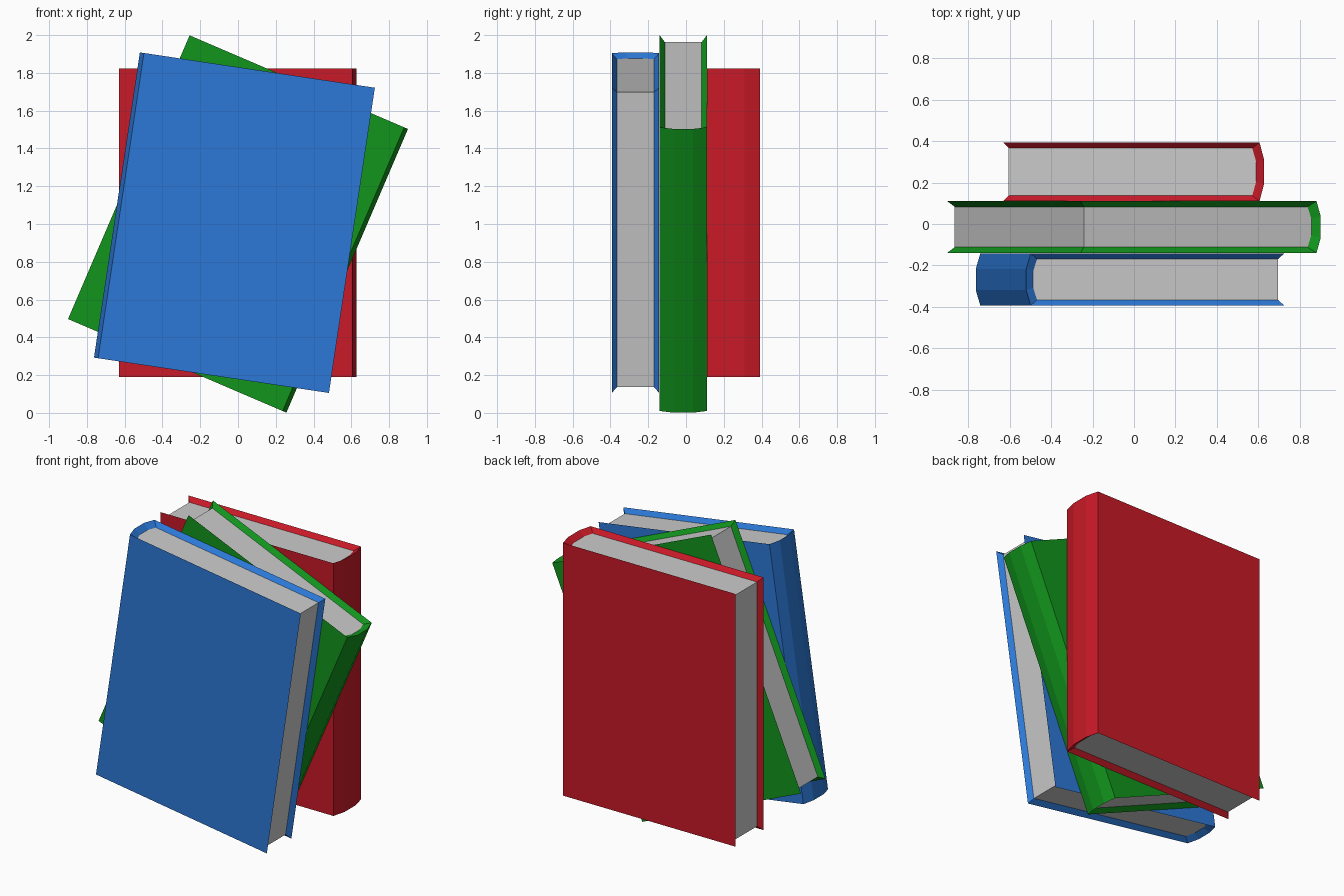
import bpy
import math

if "Cube" in bpy.data.objects:
    bpy.data.objects.remove(bpy.data.objects["Cube"])

HALF_H = 0.817      # half height of every book
HALF_W = 0.629      # half width to the crown of the spine
RIM = 0.027         # inset of the page block inside the cover


def make_object(name, verts, faces, colour, place, tilt):
    mesh = bpy.data.meshes.new(name)
    mesh.from_pydata(verts, [], faces)
    mesh.validate()
    obj = bpy.data.objects.new(name, mesh)
    bpy.context.collection.objects.link(obj)
    obj.location = place
    obj.rotation_euler.y = math.radians(tilt)
    if colour:
        mat = bpy.data.materials.new(name)
        mat.diffuse_color = (*colour, 1)
        mat.use_nodes = True
        mat.node_tree.nodes["Principled BSDF"].inputs["Base Color"].default_value = mat.diffuse_color
        mesh.materials.append(mat)
    return obj


def profile(fore, edge, crown, h):
    # plan outline: fore-edge, front board, three-sided spine, back board
    m = h * 0.41
    return [(fore, -h), (edge, -h), (crown, -m), (crown, m), (edge, h), (fore, h)]


def book(name, colour, y0, y1, x, z, tilt):
    h = (y1 - y0) / 2
    place = (x, (y0 + y1) / 2, z)
    outer = profile(-HALF_W, HALF_W - 0.022, HALF_W, h)
    inner = profile(-HALF_W + RIM, HALF_W - 0.057, HALF_W - 0.038, h - RIM)
    n = len(outer)
    zi = HALF_H - RIM

    # cover: outer boards and spine, plus the slanted rim down to the pages
    verts = [(px, py, pz) for ring, pz in
             ((outer, -HALF_H), (outer, HALF_H), (inner, -zi), (inner, zi))
             for px, py in ring]
    ob, ot, ib, it = ([k * n + i for i in range(n)] for k in range(4))
    faces = []
    for i in range(n - 1):
        j = i + 1
        faces.append((ob[i], ob[j], ot[j], ot[i]))
        faces.append((ot[i], ot[j], it[j], it[i]))
        faces.append((ib[i], ib[j], ob[j], ob[i]))
    faces.append((ob[0], ot[0], it[0], ib[0]))
    faces.append((ib[-1], it[-1], ot[-1], ob[-1]))
    make_object(name + "_cover", verts, faces, colour, place, tilt)

    # pages: top, bottom and fore-edge of the recessed block
    verts = [(px, py, pz) for pz in (-zi, zi) for px, py in inner]
    faces = [tuple(range(n, 2 * n)), tuple(reversed(range(n))),
             (n - 1, 0, n, 2 * n - 1)]
    make_object(name + "_pages", verts, faces, None, place, tilt)


# three books standing behind one another; the blue one has its spine on the left
book("red_book", (0.58, 0.010, 0.020), 0.110, 0.393, -0.002, 1.006, 0)
book("green_book", (0.006, 0.30, 0.012), -0.139, 0.110, 0.0, 1.0, 23.2)
book("blue_book", (0.025, 0.19, 0.68), -0.393, -0.142, -0.019, 1.007, 188.55)
